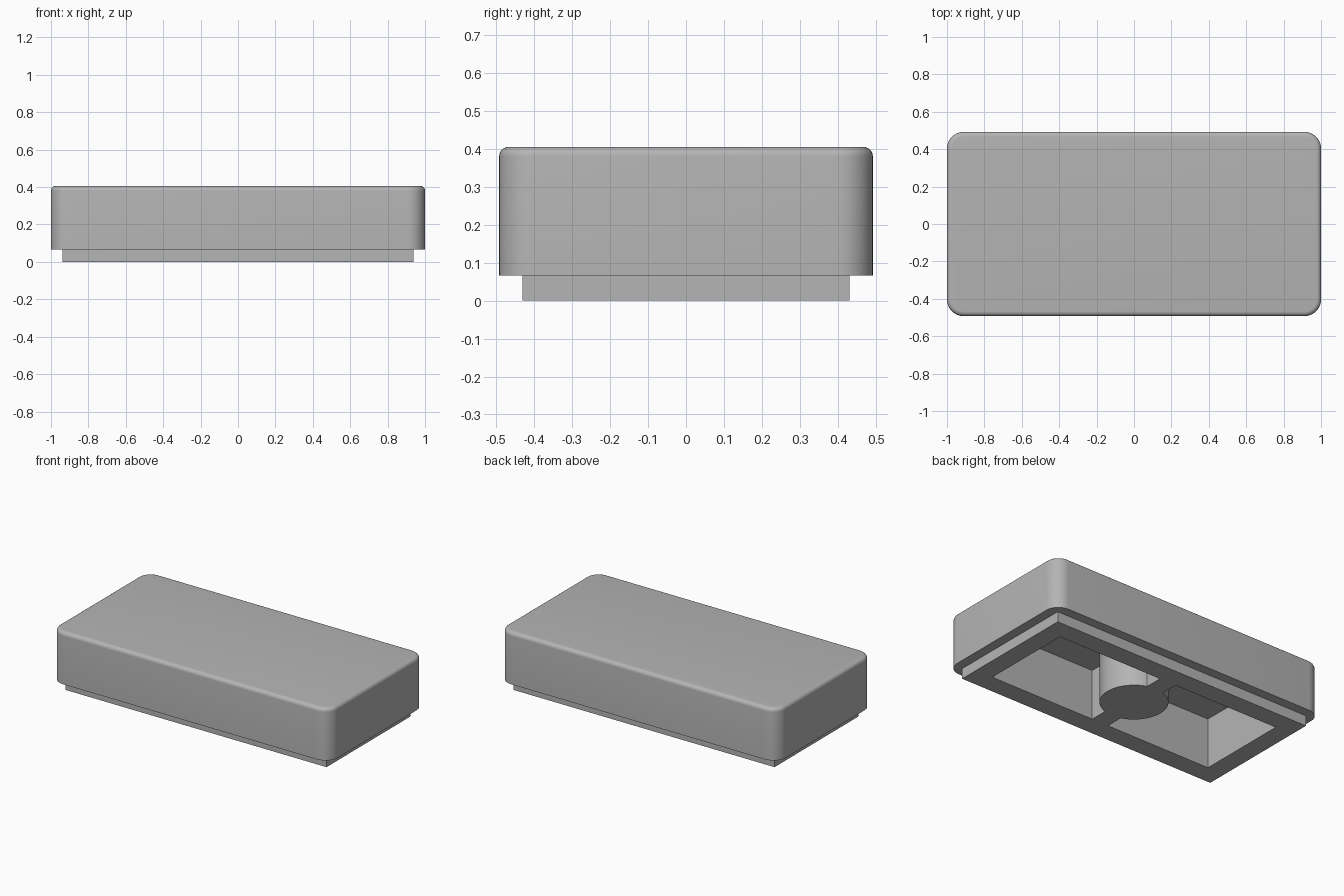
import bpy
import bmesh
import math

if "Cube" in bpy.data.objects:
    bpy.data.objects.remove(bpy.data.objects["Cube"], do_unlink=True)

GREY = (0.46, 0.46, 0.46, 1)
mat = bpy.data.materials.new("light_grey")
mat.use_nodes = True
mat.diffuse_color = GREY
mat.node_tree.nodes["Principled BSDF"].inputs["Base Color"].default_value = GREY

LIP, CEILING, TOP = 0.067, 0.325, 0.406   # key heights


def finish(name, bm):
    bmesh.ops.recalc_face_normals(bm, faces=bm.faces)
    mesh = bpy.data.meshes.new(name)
    bm.to_mesh(mesh)
    bm.free()
    mesh.materials.append(mat)
    obj = bpy.data.objects.new(name, mesh)
    bpy.context.collection.objects.link(obj)
    return obj


def box_mesh(half_x, y0, y1, z0, z1):
    bm = bmesh.new()
    bmesh.ops.create_cube(bm, size=1)
    for v in bm.verts:
        v.co.x *= 2 * half_x
        v.co.y = y1 if v.co.y > 0 else y0
        v.co.z = z1 if v.co.z > 0 else z0
    return bm


def activate(obj):
    bpy.ops.object.select_all(action="DESELECT")
    obj.select_set(True)
    bpy.context.view_layer.objects.active = obj


def smooth(obj):
    activate(obj)
    bpy.ops.object.shade_smooth_by_angle(angle=math.radians(35))


# Outer body: rounded upright corners, then a softer top rim
bm = box_mesh(1, -0.493, 0.493, LIP, TOP)
upright = [e for e in bm.edges if abs(e.verts[0].co.z - e.verts[1].co.z) > 0.1]
bmesh.ops.bevel(bm, geom=upright, offset=0.09, segments=10, profile=0.5, affect="EDGES")
rim = [e for e in bm.edges if all(v.co.z > TOP - 0.001 for v in e.verts)]
bmesh.ops.bevel(bm, geom=rim, offset=0.025, segments=6, profile=0.5, affect="EDGES")
body = finish("body", bm)

# Recessed square-cornered lip under the body
lip = finish("bottom_lip", box_mesh(0.938, -0.431, 0.431, 0, LIP))

# Hollow underside
cutter = finish("cavity_cutter", box_mesh(0.815, -0.305, 0.305, -0.1, CEILING))
cutter.hide_render = True
for part in (body, lip):
    activate(part)
    cut = part.modifiers.new("cavity", "BOOLEAN")
    cut.operation = "DIFFERENCE"
    cut.solver = "EXACT"
    cut.object = cutter
    bpy.ops.object.modifier_apply(modifier=cut.name)
bpy.data.objects.remove(cutter, do_unlink=True)
smooth(body)

# Central post
bm = bmesh.new()
bmesh.ops.create_cone(bm, cap_ends=True, segments=48, radius1=0.2, radius2=0.2, depth=CEILING)
bmesh.ops.translate(bm, verts=bm.verts, vec=(0, 0, CEILING / 2))
smooth(finish("center_post", bm))

# Ribs joining the post to the long walls
for name, side in (("front_rib", -1), ("back_rib", 1)):
    y0, y1 = sorted((side * 0.18, side * 0.305))
    finish(name, box_mesh(0.06, y0, y1, 0, CEILING))
